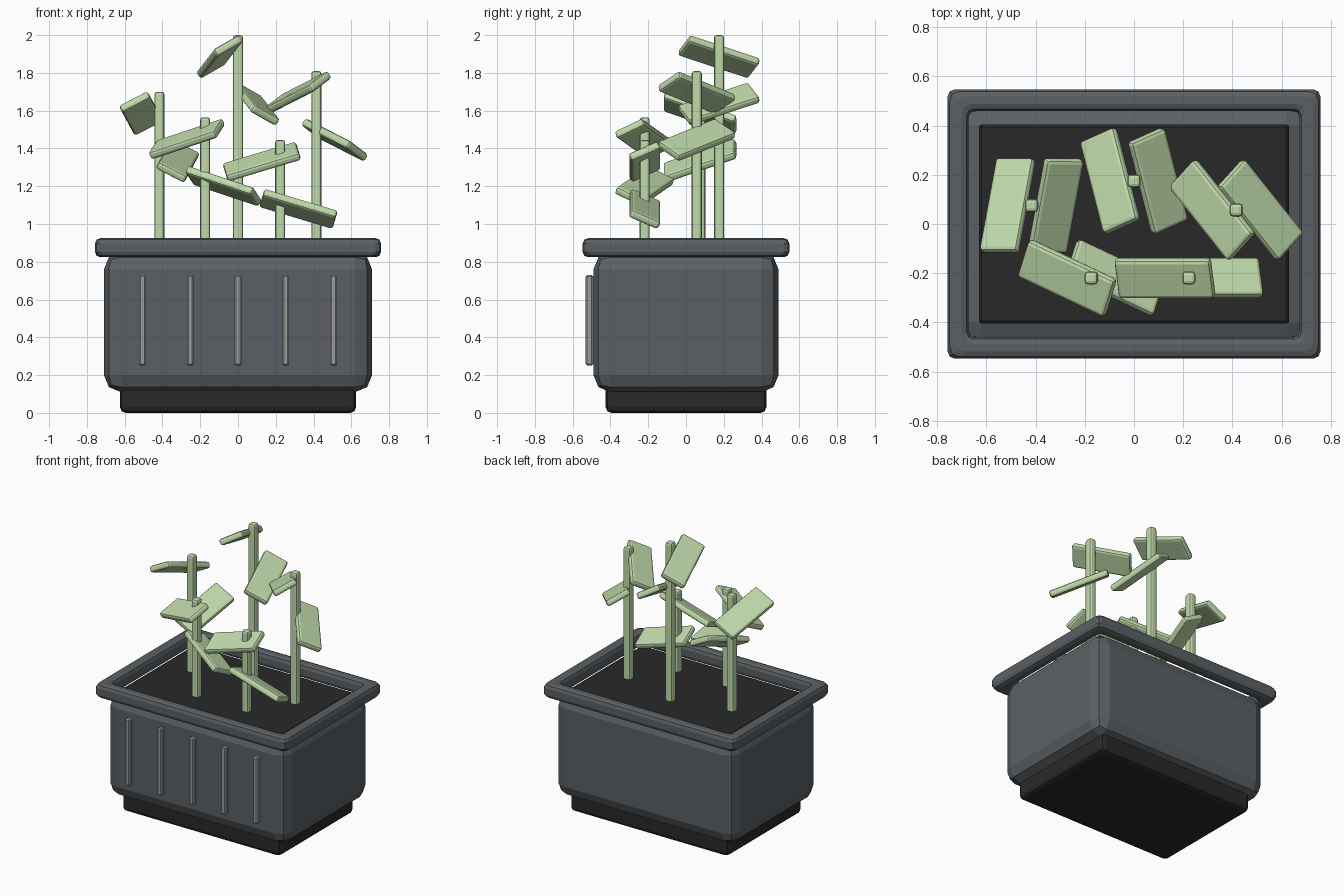
import bpy, bmesh
from mathutils import Vector, Matrix

if "Cube" in bpy.data.objects:
    bpy.data.objects.remove(bpy.data.objects["Cube"])


def material(name, rgb):
    m = bpy.data.materials.new(name)
    m.diffuse_color = (*rgb, 1)
    m.use_nodes = True
    m.node_tree.nodes["Principled BSDF"].inputs["Base Color"].default_value = m.diffuse_color
    return m


SLATE = material("slate_grey", (0.105, 0.118, 0.128))
DARK = material("near_black", (0.022, 0.022, 0.022))
STEEL = material("light_grey", (0.33, 0.33, 0.33))
GREEN = material("pale_green", (0.53, 0.71, 0.41))


def finish(bm, name, mat, bevel, segments, matrix=None):
    """Bevel every edge and turn the mesh into an object."""
    bmesh.ops.recalc_face_normals(bm, faces=bm.faces)
    bmesh.ops.bevel(bm, geom=bm.edges[:], offset=bevel, segments=segments,
                    profile=0.5, affect='EDGES', clamp_overlap=True)
    if matrix:
        bm.transform(matrix)
    me = bpy.data.meshes.new(name)
    bm.to_mesh(me)
    bm.free()
    me.materials.append(mat)
    ob = bpy.data.objects.new(name, me)
    bpy.context.collection.objects.link(ob)
    return ob


def box(name, size, centre, mat, bevel, segments=2, rot=None):
    bm = bmesh.new()
    bmesh.ops.create_cube(bm, size=1)
    bmesh.ops.scale(bm, vec=size, verts=bm.verts)
    matrix = Matrix.Translation(centre) @ (rot.to_4x4() if rot else Matrix())
    return finish(bm, name, mat, bevel, segments, matrix)


# Pot: plinth, body and soil
box("plinth", (1.25, 0.85, 0.16), (0, 0, 0.08), DARK, 0.03)
box("pot_body", (1.42, 0.98, 0.74), (0, 0, 0.48), SLATE, 0.09)
box("soil", (1.26, 0.81, 0.10), (0, 0, 0.82), DARK, 0.01, 1)

# Rim: rectangular ring
bm = bmesh.new()
loops = []
for hx, hy, z in ((0.757, 0.547, 0.824), (0.757, 0.547, 0.925),
                  (0.673, 0.46, 0.925), (0.673, 0.46, 0.824)):
    loops.append([bm.verts.new((sx * hx, sy * hy, z))
                  for sx, sy in ((-1, -1), (1, -1), (1, 1), (-1, 1))])
for i in range(4):
    a, b = loops[i], loops[(i + 1) % 4]
    for j in range(4):
        k = (j + 1) % 4
        bm.faces.new((a[j], a[k], b[k], b[j]))
finish(bm, "rim", SLATE, 0.028, 2)

# Vertical slats on the front
for i in range(5):
    box(f"front_slat_{i + 1}", (0.036, 0.04, 0.48),
        (-0.506 + 0.253 * i, -0.511, 0.49), STEEL, 0.008, 1)

# Plants: stem x, y, top, then length and width directions of the upper leaf
plants = [
    (-0.416, 0.075, 1.70, (0.07, 0.38, -0.13), (0.165, 0.0, 0.085)),
    (0.0, 0.175, 2.00, (-0.097, 0.377, -0.125), (0.154, 0.057, 0.09)),
    (0.415, 0.057, 1.81, (-0.235, 0.295, -0.12), (0.10, 0.10, 0.075)),
    (-0.174, -0.219, 1.565, (0.36, -0.17, 0.12), (-0.06, -0.155, -0.08)),
    (0.223, -0.219, 1.445, (0.40, 0.0, 0.12), (0.02, -0.15, -0.065)),
]
for n, (x, y, top, along, across) in enumerate(plants, 1):
    box(f"stem_{n}", (0.054, 0.054, top - 0.82), (x, y, (top + 0.82) / 2), GREEN, 0.015)
    # The lower leaf sits on the other side with its tilt reversed
    for label, side, drop in (("upper", -1, 0.115), ("lower", 1, 0.365)):
        flip = Vector((1, 1, -side))
        u = (Vector(along) * flip).normalized()
        v = Vector(across) * flip
        v = (v - u * v.dot(u)).normalized()
        rot = Matrix((u, v, u.cross(v))).transposed()
        box(f"{label}_leaf_{n}", (0.405, 0.17, 0.045),
            (x + side * 0.097, y, top - drop), GREEN, 0.015, 2, rot)
